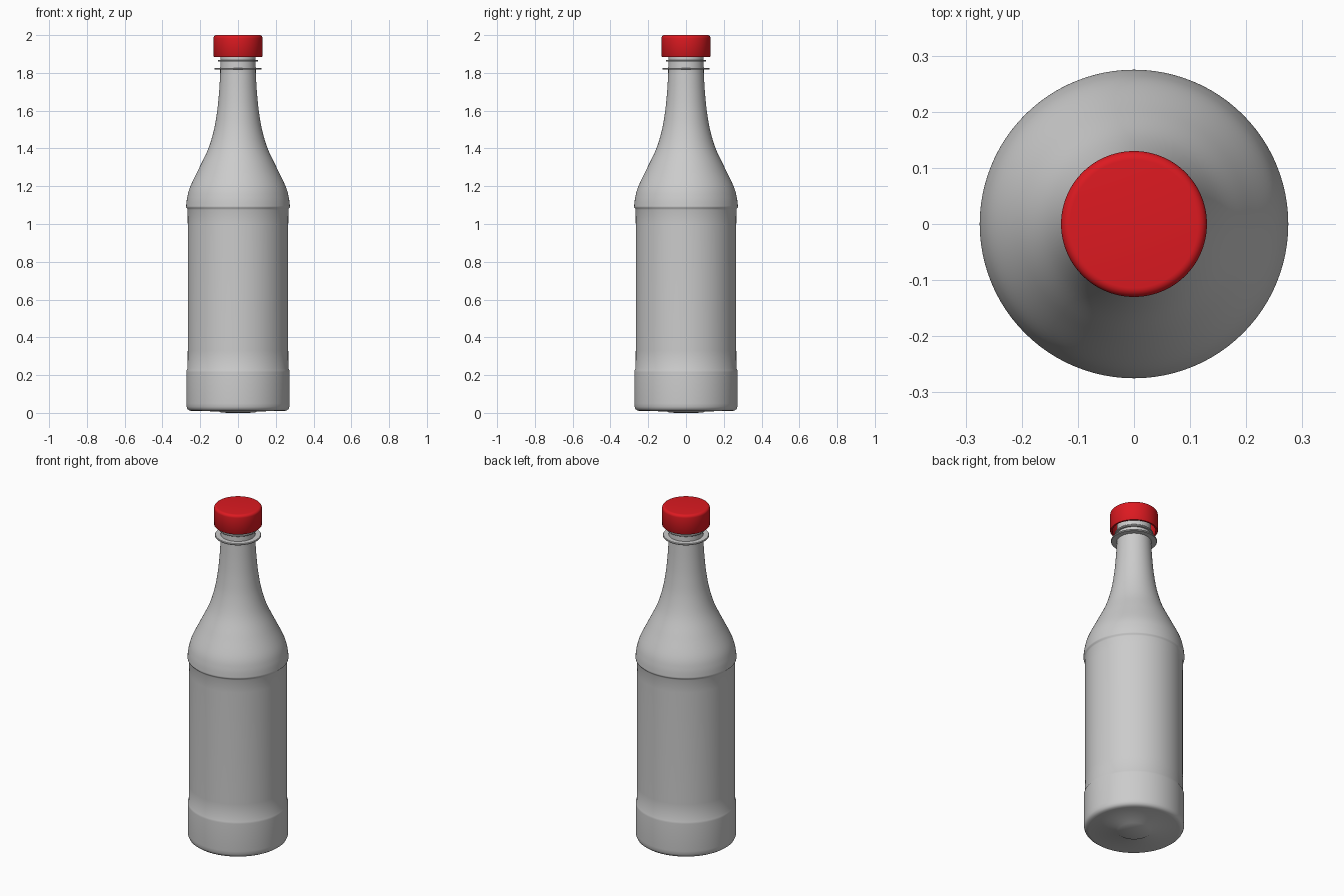
import bpy, bmesh, math

if "Cube" in bpy.data.objects:
    bpy.data.objects.remove(bpy.data.objects["Cube"])

SEG = 96


def catmull(pts, n=6):
    """Smooth curve through profile points."""
    out = []
    for i in range(len(pts) - 1):
        p0, p1 = pts[max(i - 1, 0)], pts[i]
        p2, p3 = pts[i + 1], pts[min(i + 2, len(pts) - 1)]
        for k in range(n):
            t = k / n
            out.append(tuple(0.5 * (2 * b + (c - a) * t + (2 * a - 5 * b + 4 * c - d) * t * t
                                    + (3 * b - a - 3 * c + d) * t ** 3)
                             for a, b, c, d in zip(p0, p1, p2, p3)))
    return out + [pts[-1]]


def lathe(name, profile, colour=None):
    """Spin an (r, z) profile round the z axis."""
    bm = bmesh.new()
    vs = [bm.verts.new((r, 0, z)) for r, z in profile]
    es = [bm.edges.new(e) for e in zip(vs, vs[1:])]
    bmesh.ops.spin(bm, geom=vs + es, cent=(0, 0, 0), axis=(0, 0, 1),
                   angle=2 * math.pi, steps=SEG, use_duplicate=False)
    bmesh.ops.remove_doubles(bm, verts=bm.verts, dist=1e-5)
    bmesh.ops.recalc_face_normals(bm, faces=bm.faces)
    me = bpy.data.meshes.new(name)
    bm.to_mesh(me)
    bm.free()
    ob = bpy.data.objects.new(name, me)
    bpy.context.collection.objects.link(ob)
    if colour:
        mat = bpy.data.materials.new(name + "_colour")
        mat.diffuse_color = colour
        mat.use_nodes = True
        mat.node_tree.nodes["Principled BSDF"].inputs["Base Color"].default_value = mat.diffuse_color
        me.materials.append(mat)
    bpy.ops.object.select_all(action='DESELECT')
    ob.select_set(True)
    bpy.context.view_layer.objects.active = ob
    bpy.ops.object.shade_smooth_by_angle(angle=math.radians(40))
    return ob


def ring(z, r_in, r_out, h):
    """Thin flange on the neck."""
    return [(r_in, z - h), (r_out - h / 2, z - h), (r_out, z - h / 2),
            (r_out, z + h / 2), (r_out - h / 2, z + h), (r_in, z + h)]


# Bottle: base, slightly recessed label wall, shoulder, neck with two flanges
base = [(0, 0), (0.09, 0.001), (0.10, 0.008), (0.245, 0.010), (0.258, 0.013),
        (0.267, 0.020), (0.272, 0.032), (0.273, 0.05), (0.273, 0.215),
        (0.272, 0.226), (0.267, 0.236)]
wall = [(0.266, 0.33), (0.266, 1.0), (0.267, 1.075), (0.269, 1.082), (0.274, 1.087)]
shoulder = catmull([(0.275, 1.092), (0.269, 1.14), (0.252, 1.20), (0.204, 1.30), (0.157, 1.40),
                    (0.127, 1.50), (0.110, 1.60), (0.100, 1.70), (0.094, 1.80)])
neck = ring(1.822, 0.094, 0.125, 0.005) + ring(1.864, 0.093, 0.105, 0.005)
lip = [(0.093, 1.978), (0.084, 1.978), (0.084, 1.93), (0, 1.93)]
lathe("bottle", base + wall + shoulder + neck + lip)

# Screw cap: hollow shell with rounded top edge
top = [(0.130 - 0.016 + 0.016 * math.cos(a), 1.984 + 0.016 * math.sin(a))
       for a in [i * math.pi / 12 for i in range(7)]]
lathe("cap", [(0, 1.982), (0.118, 1.982), (0.118, 1.884), (0.127, 1.884), (0.130, 1.888)]
      + top + [(0, 2.0)], (0.72, 0.01, 0.015, 1))
